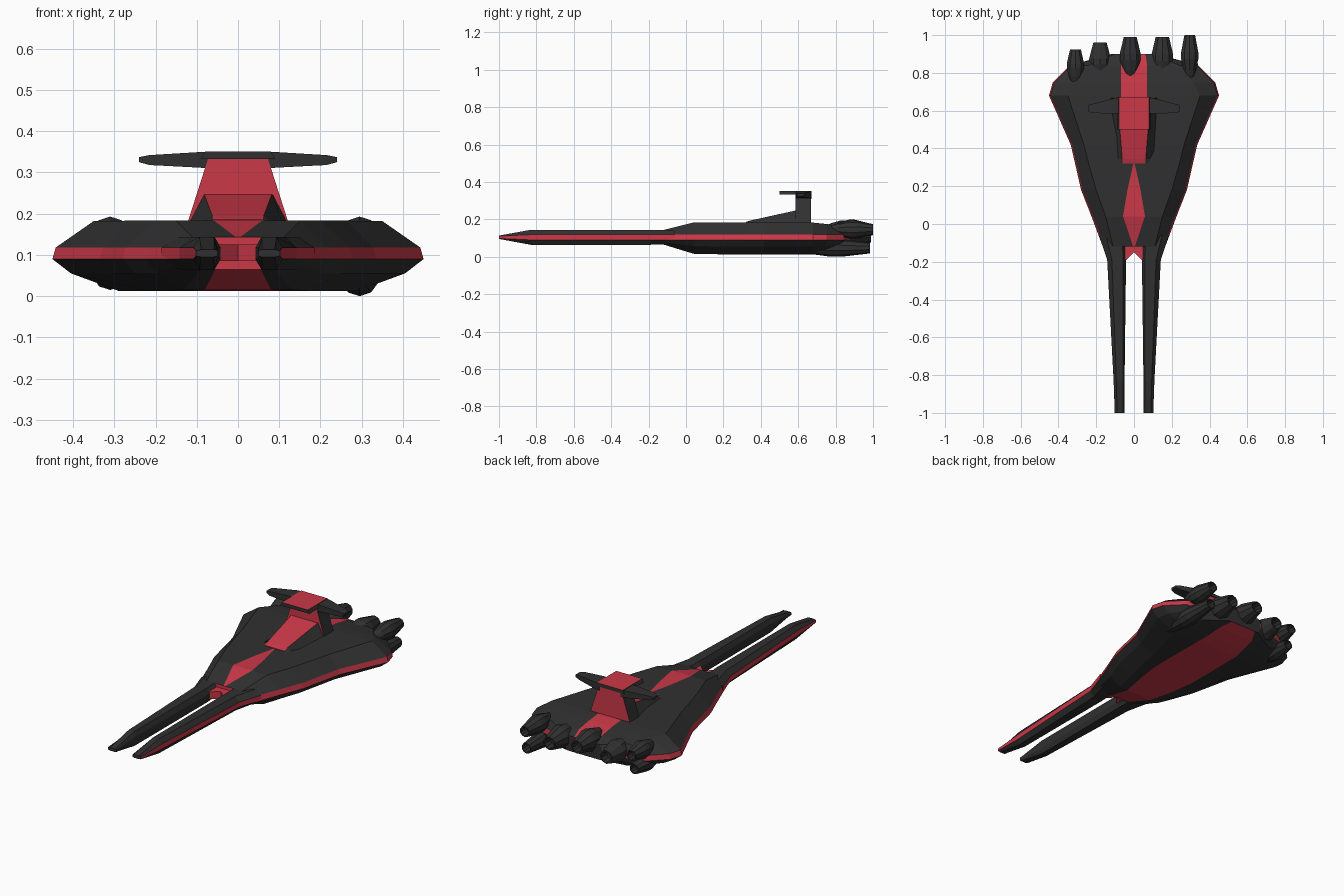
import bpy, bmesh, math

if "Cube" in bpy.data.objects:
    bpy.data.objects.remove(bpy.data.objects["Cube"])


def material(name, rgb):
    m = bpy.data.materials.new(name)
    m.diffuse_color = (*rgb, 1)
    m.use_nodes = True
    m.node_tree.nodes["Principled BSDF"].inputs["Base Color"].default_value = m.diffuse_color
    return m


MATS = [material("dark_plating", (0.03, 0.03, 0.03)), material("red_plating", (0.6, 0.04, 0.065))]


def loft(name, rings, red_cols=(), red_caps=(), mirror=False):
    """Skin a series of closed rings; red_cols are the painted strips, red_caps the painted ends."""
    bm = bmesh.new()
    vs = [[bm.verts.new(p) for p in r] for r in rings]
    n = len(rings[0])
    for a, b in zip(vs, vs[1:]):
        for i in range(n):
            j = (i + 1) % n
            f = bm.faces.new((a[i], a[j], b[j], b[i]))
            f.material_index = int(i in red_cols)
    for k, ring in enumerate((vs[0], vs[-1])):
        f = bm.faces.new(ring)
        f.material_index = int(k in red_caps)
    bmesh.ops.recalc_face_normals(bm, faces=bm.faces)
    me = bpy.data.meshes.new(name)
    bm.to_mesh(me)
    bm.free()
    for m in MATS:
        me.materials.append(m)
    ob = bpy.data.objects.new(name, me)
    bpy.context.collection.objects.link(ob)
    if mirror:
        ob.modifiers.new("mirror", 'MIRROR')
    return ob


# Main hull: y, edge width, top width, top z, bottom width, bottom z, top stripe, bottom stripe
hull = []
for y, w, wt, zt, wb, zb, st, sb in [
    (-0.12, 0.165, 0.11, 0.143, 0.09, 0.065, 0.005, 0.055),
    (0.04, 0.225, 0.15, 0.183, 0.13, 0.016, 0.058, 0.08),
    (0.18, 0.28, 0.20, 0.183, 0.17, 0.013, 0.035, 0.11),
    (0.32, 0.312, 0.24, 0.183, 0.20, 0.013, 0.003, 0.13),
    (0.42, 0.335, 0.265, 0.183, 0.22, 0.013, 0.07, 0.13),
    (0.68, 0.45, 0.35, 0.182, 0.29, 0.013, 0.07, 0.13),
    (0.75, 0.43, 0.31, 0.175, 0.28, 0.02, 0.07, 0.12),
    (0.84, 0.34, 0.24, 0.16, 0.23, 0.035, 0.07, 0.11),
    (0.90, 0.12, 0.10, 0.14, 0.10, 0.055, 0.06, 0.08),
]:
    half = [(st, zt), (wt, zt), (w - 0.008, 0.118), (w, 0.09),
            (wb + 0.72 * (w - wb), zb + 0.55 * (0.09 - zb)), (wb, zb), (sb, zb)]
    hull.append([(x, y, z) for x, z in half] + [(-x, y, z) for x, z in reversed(half)])
loft("hull", hull, red_cols=(2, 6, 10, 13), red_caps=(0,))

# Notched red nose between the prongs
notch = [(-0.05, -0.2), (0, -0.15), (0.05, -0.2), (0.05, -0.12), (0, -0.09), (-0.05, -0.12)]
loft("nose_notch", [[(x, y, z) for x, y in notch] for z in (0.085, 0.125)],
     red_cols=range(6), red_caps=(0, 1))

# Twin forward prongs with a red outer band
prong = []
for y, xi, xo, h in [(-1, 0.05, 0.102, 0.009), (-0.83, 0.05, 0.108, 0.04),
                     (-0.19, 0.042, 0.142, 0.04), (-0.06, 0.042, 0.185, 0.038)]:
    w, b, c = xo - xi, min(0.014, h * 0.7), 0.104
    prong.append([(x, y, z) for x, z in [
        (xo, c + b), (xo, c - b), (xo - 0.25 * w, c - h), (xi + 0.15 * w, c - h),
        (xi, c - b), (xi, c + b), (xi + 0.15 * w, c + h), (xo - 0.25 * w, c + h)]])
loft("prongs", prong, red_cols=(0,), mirror=True)


def trapezoid(y, z0, w0, z1, w1):
    return [(-w0, y, z0), (w0, y, z0), (w1, y, z1), (-w1, y, z1)]


# Sloping spine rising to the bridge tower
loft("spine_ramp", [trapezoid(0.32, 0.17, 0.105, 0.186, 0.06),
                    trapezoid(0.345, 0.17, 0.11, 0.194, 0.062),
                    trapezoid(0.60, 0.17, 0.125, 0.25, 0.083)], red_cols=(2,), red_caps=(0,))

# Bridge tower, red front and back
loft("bridge_tower", [trapezoid(y, 0.17, 0.125, 0.335, 0.072) for y in (0.585, 0.668)],
     red_caps=(0, 1))

# Bridge roof plate with red top
loft("bridge_roof", [trapezoid(0.50, 0.332, 0.09, 0.351, 0.08),
                     trapezoid(0.672, 0.332, 0.09, 0.351, 0.08)], red_cols=(2,))

# Bridge side wings
wing = []
for x, y0, y1, z0, z1 in [(0.065, 0.585, 0.672, 0.31, 0.349), (0.10, 0.585, 0.667, 0.312, 0.349),
                          (0.215, 0.587, 0.637, 0.318, 0.342), (0.24, 0.593, 0.63, 0.325, 0.337)]:
    wing.append([(x, y0, z0), (x, y1, z0), (x, y1, z1), (x, y0, z1)])
loft("bridge_wings", wing, mirror=True)

# Engines: hollow ten-sided nacelles (x, z, front y, back y, radius)
profile = [(0, 0.4), (0.2, 0.72), (0.45, 1), (0.6, 1), (1, 0.62), (1, 0.5), (0.8, 0.45)]
for name, x, z, y0, y1, r in [
    ("engine_centre", -0.02, 0.14, 0.77, 0.99, 0.058),
    ("engine_inner_left", -0.18, 0.115, 0.75, 0.96, 0.06),
    ("engine_inner_right", 0.15, 0.115, 0.76, 0.99, 0.06),
    ("engine_outer_left", -0.31, 0.145, 0.74, 0.925, 0.048),
    ("engine_outer_right", 0.295, 0.145, 0.77, 1.0, 0.048),
    ("engine_lower_left", -0.31, 0.06, 0.68, 0.90, 0.045),
    ("engine_lower_right", 0.295, 0.047, 0.60, 0.985, 0.047),
]:
    rings = []
    for t, k in profile:
        rings.append([(x + r * k * math.cos(a), y0 + t * (y1 - y0), z + r * k * math.sin(a))
                      for a in (math.pi / 10 + i * math.pi / 5 for i in range(10))])
    loft(name, rings)
